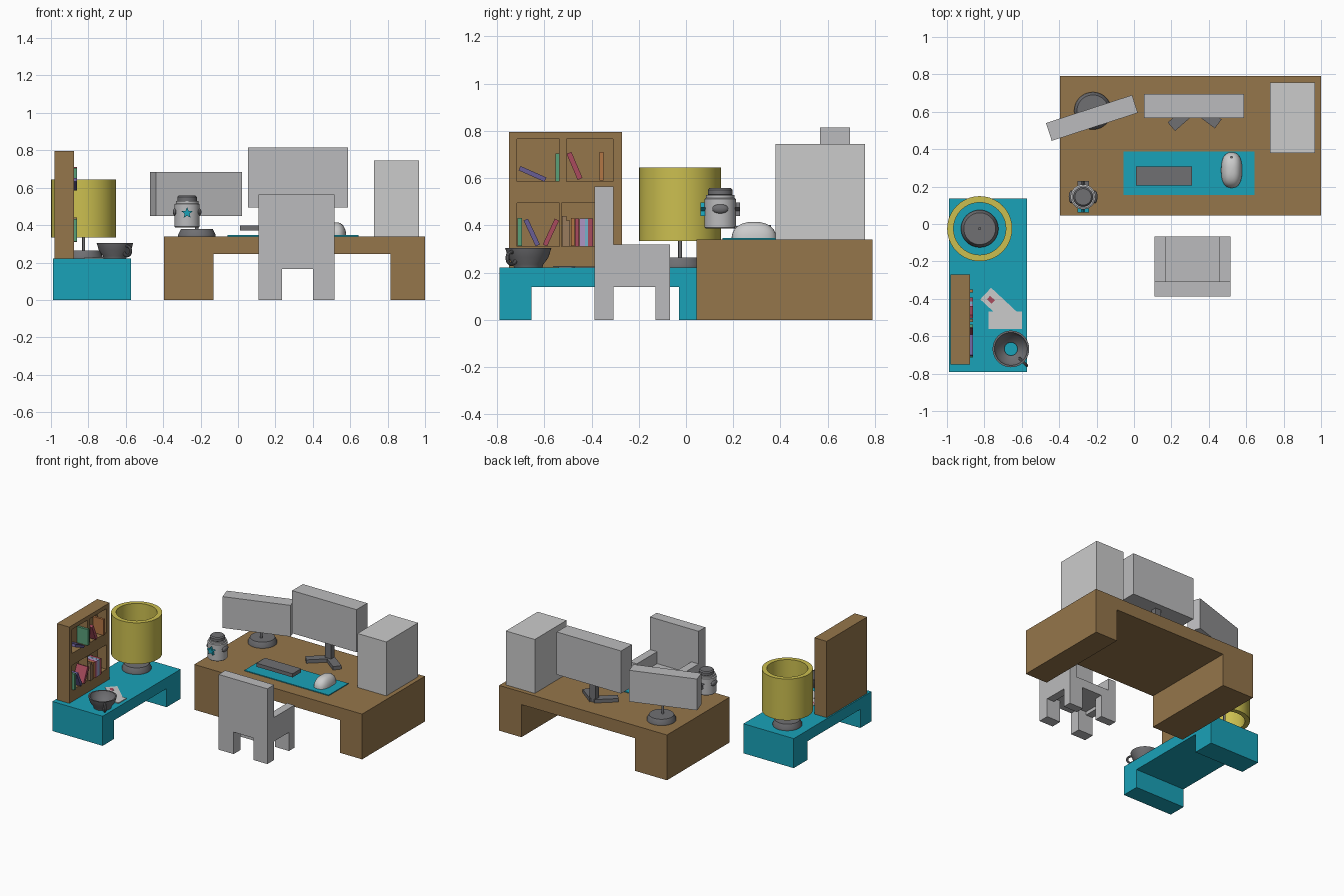
import bpy, bmesh
from math import radians, sin, cos, pi, atan2, hypot
from mathutils import Matrix, Vector

if "Cube" in bpy.data.objects:
    bpy.data.objects.remove(bpy.data.objects["Cube"])


def mat(name, rgb):
    m = bpy.data.materials.new(name)
    m.diffuse_color = (*rgb, 1)
    m.use_nodes = True
    m.node_tree.nodes["Principled BSDF"].inputs["Base Color"].default_value = m.diffuse_color
    return m


brown = mat("brown", (0.30, 0.18, 0.07))
teal = mat("teal", (0.01, 0.36, 0.48))
yellow = mat("yellow", (0.60, 0.52, 0.08))
dark = mat("dark_grey", (0.16, 0.16, 0.17))
mid = mat("mid_grey", (0.50, 0.50, 0.51))
green = mat("green", (0.10, 0.35, 0.19))
red = mat("red", (0.40, 0.07, 0.11))
purple = mat("purple", (0.14, 0.11, 0.30))
orange = mat("orange", (0.45, 0.18, 0.06))
lilac = mat("lilac", (0.42, 0.30, 0.55))
blue = mat("blue", (0.18, 0.45, 0.60))
tan = mat("tan", (0.32, 0.20, 0.11))
smooth = []


def finish(name, bm, m=None, round_=False):
    bmesh.ops.recalc_face_normals(bm, faces=bm.faces)
    me = bpy.data.meshes.new(name)
    bm.to_mesh(me)
    bm.free()
    ob = bpy.data.objects.new(name, me)
    bpy.context.collection.objects.link(ob)
    if m:
        me.materials.append(m)
    if round_:
        smooth.append(ob)
    return ob


def block(name, c, size, m=None, axis='Z', deg=0):
    bm = bmesh.new()
    mx = Matrix.Translation(c) @ Matrix.Rotation(radians(deg), 4, axis) @ Matrix.Diagonal((*size, 1))
    bmesh.ops.create_cube(bm, size=1, matrix=mx)
    return finish(name, bm, m)


def box(name, x, y, z, m=None):
    lo, hi = zip(x, y, z)
    return block(name, [(a + b) / 2 for a, b in zip(lo, hi)], [b - a for a, b in zip(lo, hi)], m)


def prism(name, pts, offset, m=None):
    """Extrude a flat outline by an offset vector."""
    bm = bmesh.new()
    f = bm.faces.new([bm.verts.new(p) for p in pts])
    ext = bmesh.ops.extrude_face_region(bm, geom=[f])
    bmesh.ops.translate(bm, vec=offset, verts=[v for v in ext["geom"] if isinstance(v, bmesh.types.BMVert)])
    if len(bm.faces) < len(pts) + 2:
        bm.faces.new([bm.verts[i] for i in range(len(pts))])
    return finish(name, bm, m)


def lathe(name, x, y, profile, m=None, ring=False, n=40):
    """Revolve (radius, z) points; ring=True closes the profile on itself."""
    bm = bmesh.new()
    rows = [[bm.verts.new((x + r * cos(2 * pi * i / n), y + r * sin(2 * pi * i / n), z)) for i in range(n)]
            for r, z in profile]
    pairs = list(zip(rows, rows[1:])) + ([(rows[-1], rows[0])] if ring else [])
    for a, b in pairs:
        for i in range(n):
            j = (i + 1) % n
            bm.faces.new((a[i], a[j], b[j], b[i]))
    if not ring:
        bm.faces.new(rows[0])
        bm.faces.new(rows[-1])
    return finish(name, bm, m, True)


def bridge(a, b, c, d, under, top):
    """Table outline: legs a..b and c..d below a slab."""
    return [(a, 0), (b, 0), (b, under), (c, under), (c, 0), (d, 0), (d, top), (a, top)]


# Desk and low side table
prism("desk", [(x, 0.045, z) for x, z in bridge(-0.395, -0.13, 0.815, 1.0, 0.245, 0.34)], (0, 0.745, 0), brown)
prism("side_table", [(-0.99, y, z) for y, z in bridge(-0.79, -0.655, -0.03, 0.135, 0.14, 0.222)], (0.418, 0, 0), teal)

# Bookshelf: back panel, shelves and uprights
SX = (-0.98, -0.877)
box("shelf_back", (-0.98, -0.95), (-0.75, -0.27), (0.222, 0.795), brown)
for z in ((0.222, 0.31), (0.495, 0.585), (0.765, 0.795)):
    box("shelf_board", SX, (-0.75, -0.27), z, brown)
for z, divider in (((0.31, 0.495), (-0.535, -0.527)), ((0.585, 0.765), (-0.535, -0.505))):
    for y in ((-0.75, -0.715), divider, (-0.31, -0.27)):
        box("shelf_upright", SX, y, z, brown)

# Books: y, z of centre, thickness, height, lean, colour
for y, z, w, h, lean, m in (
        (-0.650, 0.618, 0.020, 0.12, 66, purple), (-0.545, 0.645, 0.017, 0.12, 0, green),
        (-0.472, 0.652, 0.022, 0.12, 23, red), (-0.358, 0.650, 0.018, 0.12, 0, orange),
        (-0.704, 0.372, 0.020, 0.12, 0, green), (-0.653, 0.370, 0.020, 0.12, 25, purple),
        (-0.572, 0.370, 0.020, 0.12, -25, red), (-0.516, 0.375, 0.018, 0.13, 0, tan),
        (-0.498, 0.365, 0.014, 0.11, 0, tan), (-0.480, 0.372, 0.016, 0.12, 0, orange),
        (-0.462, 0.370, 0.018, 0.12, 0, red), (-0.440, 0.370, 0.024, 0.12, 0, lilac),
        (-0.421, 0.370, 0.012, 0.12, 0, blue), (-0.404, 0.370, 0.020, 0.12, 0, red)):
    block("book", (-0.905, y, z), (0.09, w, h), m, 'X', lean)

# Lamp
LX, LY = -0.825, -0.025
lathe("lamp_base", LX, LY, [(0.10, 0.222), (0.10, 0.235), (0.085, 0.265)], dark)
lathe("lamp_pole", LX, LY, [(0.008, 0.26), (0.008, 0.42)], dark, n=16)
lathe("lamp_shade", LX, LY, [(0.174, 0.335), (0.174, 0.645), (0.14, 0.645), (0.14, 0.335)], yellow, ring=True)

# Teacup with ring handle
CX, CY = -0.658, -0.668
lathe("teacup", CX, CY, [(0.035, 0.222), (0.06, 0.222), (0.064, 0.235), (0.086, 0.265), (0.098, 0.305),
                         (0.088, 0.305), (0.076, 0.268), (0.035, 0.235)], dark, ring=True)
bpy.ops.mesh.primitive_torus_add(major_radius=0.026, minor_radius=0.008, major_segments=24, minor_segments=10,
                                 location=(CX + 0.066, CY - 0.07, 0.262), rotation=(pi / 2, 0, -pi / 4))
handle = bpy.context.object
handle.name = "teacup_handle"
handle.data.materials.append(dark)
smooth.append(handle)

# Papers
block("flat_paper", (-0.688, -0.515, 0.226), (0.178, 0.095, 0.006))
block("turned_paper", (-0.72, -0.44, 0.224), (0.20, 0.085, 0.004), None, 'Z', -43)
block("paper_patch", (-0.765, -0.405, 0.2265), (0.035, 0.025, 0.001), red, 'Z', -43)

# Monitors
box("main_monitor", (0.053, 0.588), (0.567, 0.695), (0.495, 0.815), mid)
box("main_neck", (0.30, 0.35), (0.605, 0.645), (0.34, 0.52), dark)
for tx, ty in ((0.20, 0.52), (0.45, 0.535)):
    dx, dy = tx - 0.325, ty - 0.63
    block("main_foot", (0.325 + dx / 2, 0.63 + dy / 2, 0.353), (hypot(dx, dy), 0.06, 0.026), dark,
          'Z', atan2(dy, dx) * 180 / pi)
block("side_monitor", (-0.225, 0.567, 0.5675), (0.484, 0.10, 0.235), mid, 'Z', 18)
lathe("side_monitor_base", -0.22, 0.605, [(0.10, 0.34), (0.10, 0.35), (0.085, 0.38)], dark)
lathe("side_monitor_pole", -0.22, 0.59, [(0.01, 0.37), (0.01, 0.48)], dark, n=16)

# Computer tower, mat and keyboard
box("computer_tower", (0.727, 0.967), (0.38, 0.757), (0.34, 0.745))
box("desk_mat", (-0.055, 0.645), (0.155, 0.388), (0.338, 0.346), teal)
box("keyboard", (0.01, 0.31), (0.205, 0.308), (0.37, 0.397), dark)

# Mouse: upper half of a squared-off ball, plus wheel
bm = bmesh.new()
bmesh.ops.create_uvsphere(bm, u_segments=32, v_segments=16, radius=1)
cut = bmesh.ops.bisect_plane(bm, geom=bm.verts[:] + bm.edges[:] + bm.faces[:], plane_co=(0, 0, 0),
                             plane_no=(0, 0, -1), clear_outer=True)
bmesh.ops.holes_fill(bm, edges=[e for e in bm.edges if e.is_boundary])
for v in bm.verts:
    sx, sy = (abs(c) ** 0.8 * (1 if c > 0 else -1) for c in v.co.xy)
    v.co = Vector((0.522 + 0.056 * sx, 0.288 + 0.095 * sy, 0.346 + 0.069 * v.co.z))
finish("mouse", bm, None, True)
block("mouse_wheel", (0.522, 0.345, 0.39), (0.01, 0.03, 0.022), dark)

# Robot-like jar with stars front and back and side grips
JX, JY = -0.272, 0.145
lathe("jar_body", JX, JY, [(0.062, 0.387), (0.067, 0.392), (0.067, 0.512), (0.060, 0.516), (0.060, 0.528)], mid)
lathe("jar_cap", JX, JY, [(0.046, 0.525), (0.052, 0.53), (0.052, 0.55), (0.044, 0.558)], dark)
for s, m in ((-1, teal), (1, dark)):
    star = []
    for i in range(10):
        r = (0.032, 0.014)[i % 2]
        a = pi / 2 + i * pi / 5
        star.append((JX + r * cos(a), JY + s * 0.062, 0.465 + r * sin(a)))
    prism("jar_star", star, (0, s * 0.022, 0), m)
for s in (-1, 1):
    bm = bmesh.new()
    bmesh.ops.create_uvsphere(bm, u_segments=16, v_segments=8, radius=1,
                              matrix=Matrix.Translation((JX + s * 0.063, JY, 0.47)) @ Matrix.Diagonal((0.014, 0.035, 0.02, 1)))
    finish("jar_side_grip", bm, dark, True)

# Chair: back panel with leg cut-out, seat, arms and front legs
prism("chair_back", [(x, -0.387, z) for x, z in bridge(0.11, 0.235, 0.40, 0.515, 0.165, 0.565)], (0, 0.08, 0), mid)
box("chair_seat", (0.17, 0.455), (-0.307, -0.067), (0.165, 0.23), mid)
for arm, leg in (((0.11, 0.17), (0.11, 0.235)), ((0.455, 0.515), (0.40, 0.515))):
    box("chair_arm", arm, (-0.307, -0.067), (0.14, 0.32), mid)
    box("chair_front_leg", leg, (-0.13, -0.067), (0, 0.17), mid)

# Smooth the turned parts
bpy.ops.object.select_all(action='DESELECT')
for ob in smooth:
    ob.select_set(True)
bpy.context.view_layer.objects.active = smooth[0]
bpy.ops.object.shade_smooth_by_angle(angle=radians(35))
